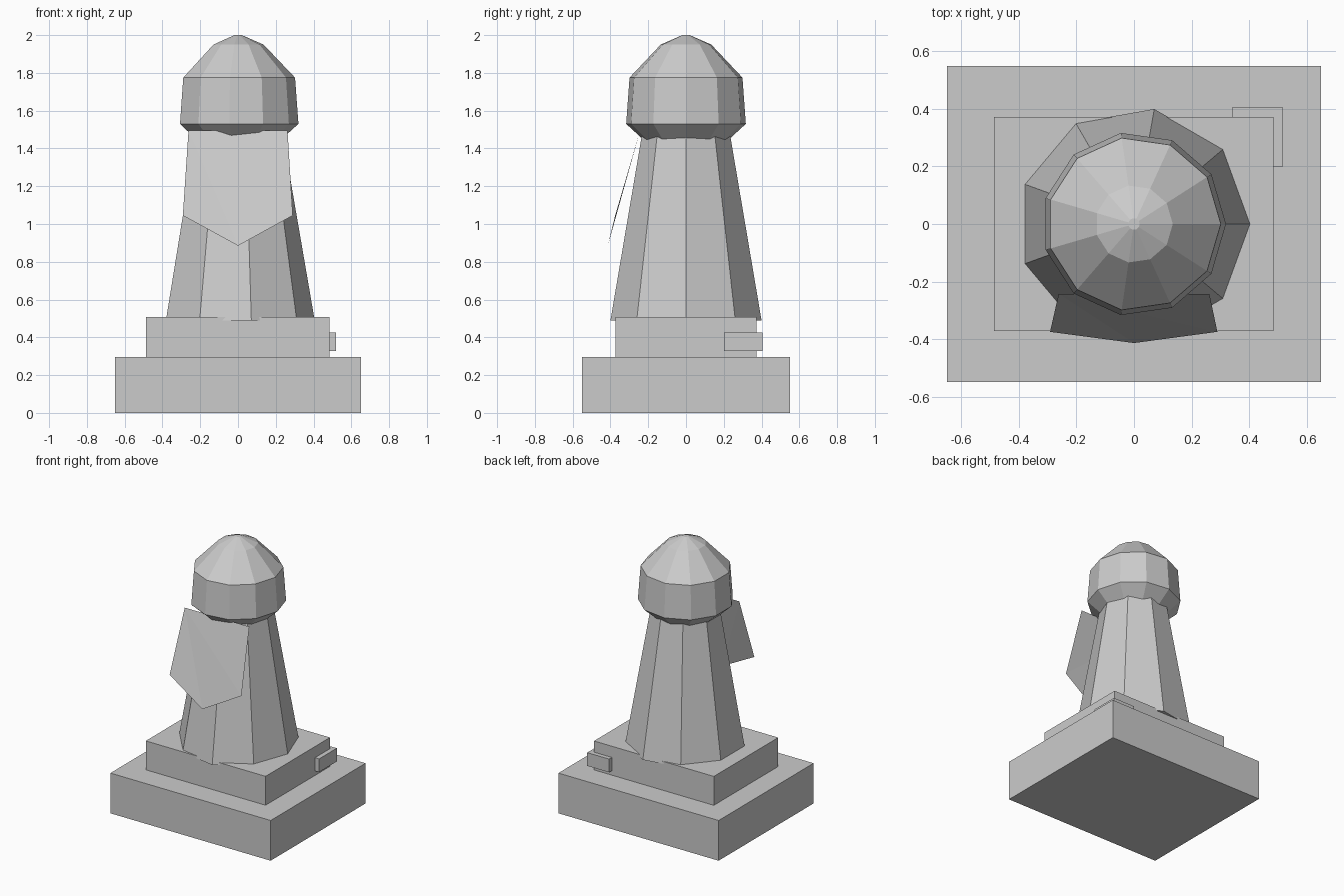
import bpy, bmesh
from math import cos, sin, tau

cube = bpy.data.objects.get("Cube")
if cube:
    bpy.data.objects.remove(cube, do_unlink=True)

# Single stone colour
stone = bpy.data.materials.new("stone_grey")
stone.use_nodes = True
GREY = (0.6, 0.6, 0.6, 1)
stone.diffuse_color = GREY
stone.node_tree.nodes["Principled BSDF"].inputs["Base Color"].default_value = GREY


def finish(name, bm, fix_normals=True):
    if fix_normals:
        bmesh.ops.recalc_face_normals(bm, faces=bm.faces)
    mesh = bpy.data.meshes.new(name)
    bm.to_mesh(mesh)
    bm.free()
    mesh.materials.append(stone)
    obj = bpy.data.objects.new(name, mesh)
    bpy.context.collection.objects.link(obj)
    return obj


def box(name, low, high):
    bm = bmesh.new()
    bmesh.ops.create_cube(bm, size=1)
    for v in bm.verts:
        v.co = [(a + b) / 2 + c * (b - a) for a, b, c in zip(low, high, v.co)]
    return finish(name, bm)


def lathe(name, sides, profile):
    """Faceted solid from (radius, height) rings, first corner on +x."""
    bm = bmesh.new()
    rings = [[bm.verts.new((r * cos(tau * i / sides), r * sin(tau * i / sides), z))
              for i in range(sides)] for r, z in profile]
    for lower, upper in zip(rings, rings[1:]):
        for i in range(sides):
            j = (i + 1) % sides
            bm.faces.new((lower[i], lower[j], upper[j], upper[i]))
    bm.faces.new(rings[0][::-1])
    bm.faces.new(rings[-1])
    return finish(name, bm)


# Stepped plinth with a small side block
box("plinth_base", (-0.65, -0.55, 0), (0.65, 0.55, 0.295))
box("plinth_step", (-0.487, -0.373, 0.295), (0.485, 0.373, 0.507))
box("side_block", (0.34, 0.2, 0.328), (0.518, 0.405, 0.425))

# Tapered nine-sided body and eleven-sided domed head
lathe("tapered_body", 9, [(0.406, 0.49), (0.215, 1.6)])
lathe("domed_head", 11, [(0.21, 1.43), (0.32, 1.53), (0.302, 1.775),
                         (0.135, 1.95), (0.02, 2.0)])

# Thin pointed front panel, folded slightly across its middle
bm = bmesh.new()
tl, tr, ml, mr, tip = [bm.verts.new(p) for p in (
    (-0.262, -0.243, 1.495), (0.262, -0.243, 1.495),
    (-0.292, -0.375, 1.045), (0.29, -0.375, 1.045), (0, -0.414, 0.885))]
bm.faces.new((tl, ml, tip))
bm.faces.new((tl, tip, mr))
bm.faces.new((tl, mr, tr))
finish("front_panel", bm, False)
